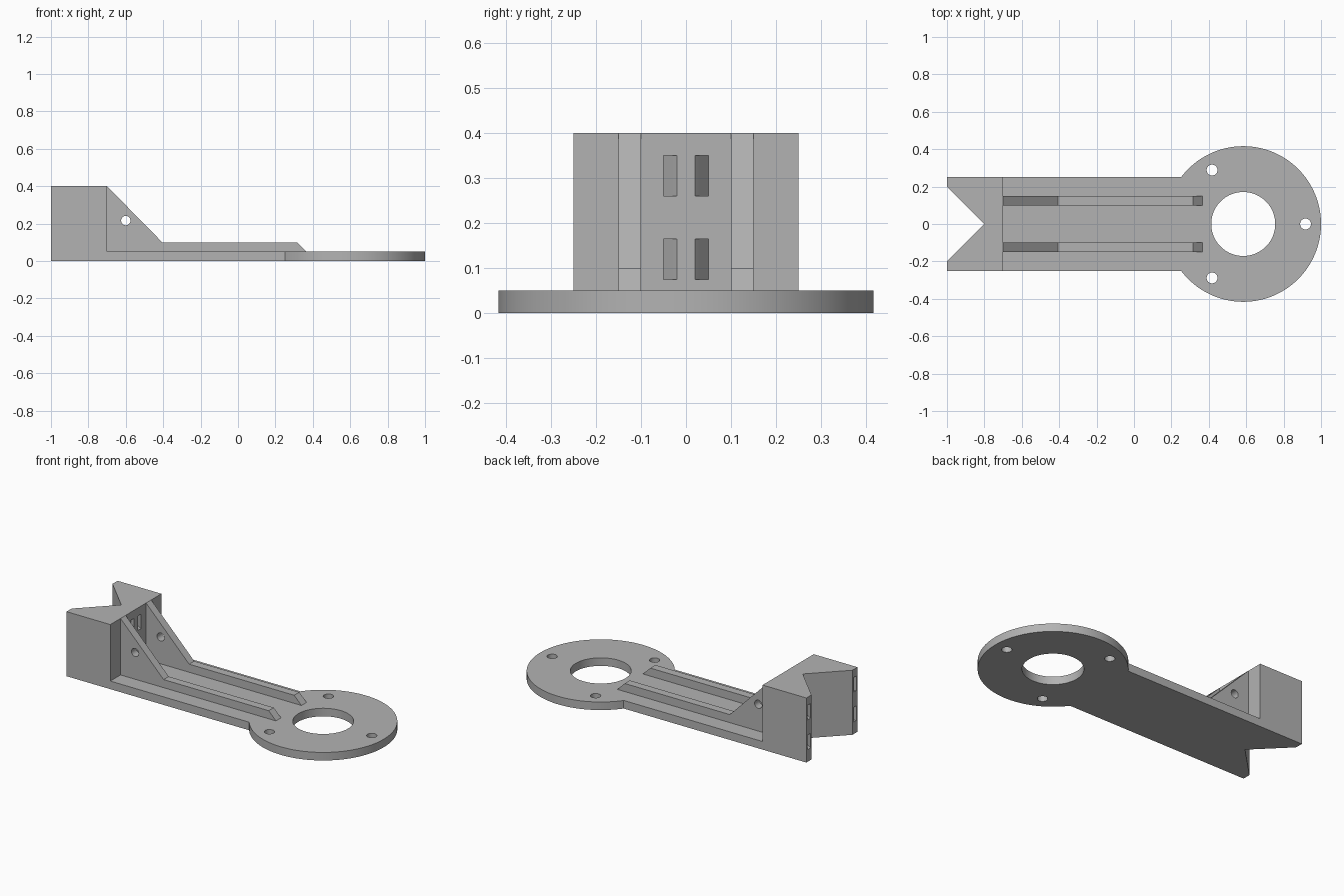
import bpy
import bmesh
import math
from mathutils import Matrix, Vector

cube = bpy.data.objects.get("Cube")
if cube:
    bpy.data.objects.remove(cube, do_unlink=True)

grey = bpy.data.materials.new("light grey")
grey.use_nodes = True
COLOUR = (0.45, 0.45, 0.45, 1)
grey.diffuse_color = COLOUR
grey.node_tree.nodes["Principled BSDF"].inputs["Base Color"].default_value = COLOUR


def prism(name, points, low, high, side=False):
    """Extrude a flat outline along z, or along y when side is set."""
    bm = bmesh.new()
    place = (lambda a, b: (a, low, b)) if side else (lambda a, b: (a, b, low))
    face = bm.faces.new([bm.verts.new(place(a, b)) for a, b in points])
    moved = bmesh.ops.extrude_face_region(bm, geom=[face])["geom"]
    shift = Vector((0, high - low, 0) if side else (0, 0, high - low))
    bmesh.ops.translate(bm, vec=shift,
                        verts=[v for v in moved if isinstance(v, bmesh.types.BMVert)])
    bmesh.ops.recalc_face_normals(bm, faces=bm.faces)
    mesh = bpy.data.meshes.new(name)
    bm.to_mesh(mesh)
    bm.free()
    mesh.materials.append(grey)
    obj = bpy.data.objects.new(name, mesh)
    bpy.context.collection.objects.link(obj)
    return obj


def circle(x, y, radius, count):
    return [(x + radius * math.cos(math.tau * i / count),
             y + radius * math.sin(math.tau * i / count)) for i in range(count)]


def combine(target, other, operation):
    """Apply a boolean and remove the second solid."""
    mod = target.modifiers.new("join", 'BOOLEAN')
    mod.operation, mod.solver, mod.object = operation, 'EXACT', other
    bpy.ops.object.select_all(action='DESELECT')
    bpy.context.view_layer.objects.active = target
    target.select_set(True)
    bpy.ops.object.modifier_apply(modifier=mod.name)
    bpy.data.objects.remove(other, do_unlink=True)


def finish(obj):
    """Merge flat faces and smooth only the round walls."""
    bm = bmesh.new()
    bm.from_mesh(obj.data)
    bmesh.ops.remove_doubles(bm, verts=bm.verts, dist=0.0001)
    bmesh.ops.dissolve_limit(bm, angle_limit=0.002, verts=bm.verts, edges=bm.edges)
    bm.to_mesh(obj.data)
    bm.free()
    bpy.ops.object.select_all(action='DESELECT')
    bpy.context.view_layer.objects.active = obj
    obj.select_set(True)
    bpy.ops.object.shade_smooth_by_angle(angle=math.radians(30))


THICK, HEIGHT, HALF = 0.05, 0.4, 0.25
FACE_X, RING_X, RING_R = -0.7, 0.584, 0.416

# Notched block with a V-shaped back
body = prism("arm_body", [(-1, -HALF), (FACE_X, -HALF), (FACE_X, HALF), (-1, HALF),
                          (-1, 0.2), (-0.8, 0), (-1, -0.2)], 0, HEIGHT)

# Flat arm and round flange
combine(body, prism("arm", [(-0.75, -HALF), (0.5, -HALF), (0.5, HALF), (-0.75, HALF)],
                    0, THICK), 'UNION')
combine(body, prism("flange", circle(RING_X, 0, RING_R, 128), 0, THICK), 'UNION')

# Centre opening and three screw holes
combine(body, prism("opening", circle(RING_X, 0, 0.171, 96), -0.1, 0.2), 'DIFFERENCE')
for k in range(3):
    turn = math.tau * k / 3
    hole = circle(RING_X + 0.333 * math.cos(turn), 0.333 * math.sin(turn), 0.029, 32)
    combine(body, prism("screw_hole", hole, -0.1, 0.2), 'DIFFERENCE')

# Tie slots running through the block beside the notch
for side in (-1, 1):
    path = [(-0.68, 0.012), (FACE_X, 0.02), (-0.71, 0.028), (-1.02, 0.222),
            (-1.02, 0.252), (-0.68, 0.037)]
    for low, high in ((0.075, 0.165), (0.26, 0.35)):
        slot = prism("tie_slot", [(x, y * side) for x, y in path], low, high)
        combine(body, slot, 'DIFFERENCE')
finish(body)

# Stiffening ribs with a cross hole
for name, low in (("left_rib", 0.1), ("right_rib", -0.15)):
    rib = prism(name, [(FACE_X, THICK), (0.365, THICK), (0.315, 0.1), (-0.405, 0.1),
                       (FACE_X, HEIGHT)], low, low + 0.05, side=True)
    pin = prism("pin_hole", circle(-0.6, 0.216, 0.025, 32), low - 0.1, low + 0.15, side=True)
    combine(rib, pin, 'DIFFERENCE')
    finish(rib)
